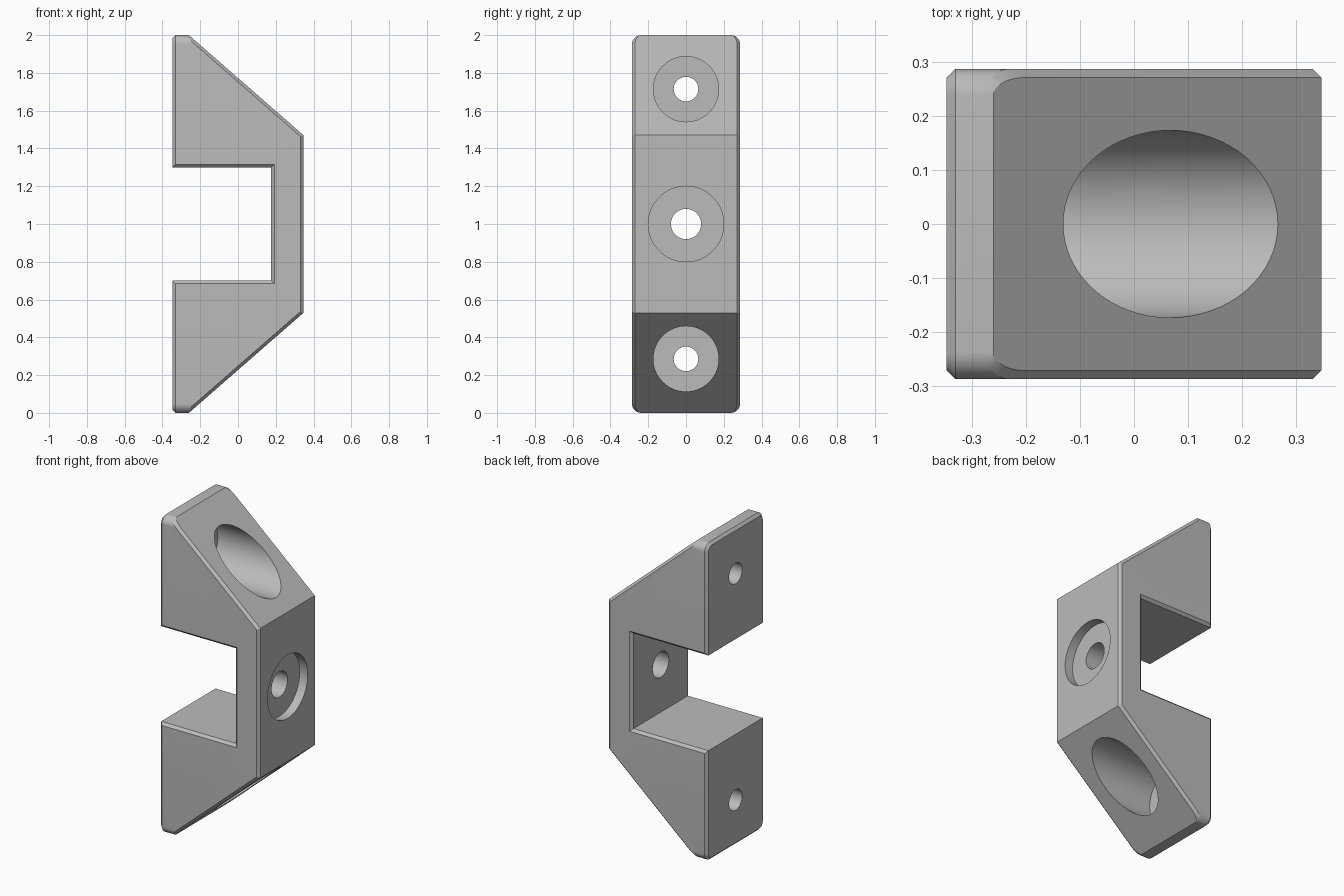
import bpy, bmesh, math
from mathutils import Matrix

if "Cube" in bpy.data.objects:
    bpy.data.objects.remove(bpy.data.objects["Cube"])

HX, HY, R, C = 0.346, 0.2865, 0.05, 0.016   # half depth, half width, corner radius, chamfer
KNEE, SLOPE = 0.471, 0.873                  # sloped faces start here (height from middle)
NX = SLOPE / math.hypot(SLOPE, 1)

grey = bpy.data.materials.new("light_grey")
grey.diffuse_color = (0.5, 0.5, 0.5, 1)
grey.use_nodes = True
grey.node_tree.nodes["Principled BSDF"].inputs["Base Color"].default_value = grey.diffuse_color


def slope_x(h):
    return HX - (h - KNEE) / SLOPE


def make_object(name, bm):
    bmesh.ops.recalc_face_normals(bm, faces=bm.faces)
    mesh = bpy.data.meshes.new(name)
    bm.to_mesh(mesh)
    bm.free()
    ob = bpy.data.objects.new(name, mesh)
    bpy.context.collection.objects.link(ob)
    mesh.materials.append(grey)
    return ob


def cut(target, cutter):
    mod = target.modifiers.new("cut", 'BOOLEAN')
    mod.operation = 'DIFFERENCE'
    mod.solver = 'EXACT'
    mod.object = cutter
    bpy.context.view_layer.objects.active = target
    bpy.ops.object.modifier_apply(modifier=mod.name)
    bpy.data.objects.remove(cutter)


def bore(x0, x1, z, radius):
    bm = bmesh.new()
    m = Matrix.Translation(((x0 + x1) / 2, 0, z)) @ Matrix.Rotation(math.pi / 2, 4, 'Y')
    bmesh.ops.create_cone(bm, cap_ends=True, segments=64, radius1=radius,
                          radius2=radius, depth=x1 - x0, matrix=m)
    ob = make_object("bore_cutter", bm)
    ob.hide_render = True
    return ob


# Outer body: hull of chamfered, round-cornered outlines
pts = []
for sy in (-1, 1):
    for sz in (-1, 1):
        for i in range(11):
            a = math.pi / 2 * i / 10
            ca, sa = math.cos(a), math.sin(a)
            y, h = HY - R + R * ca, 1 - R + R * sa
            ring = [(-HX, y - C * ca, h - C * sa), (-HX + C, y, h),
                    (slope_x(h), y - C * ca, h),
                    (slope_x(h) - C * ca / NX, y, h)]
            pts += [(px, sy * py, 1 + sz * ph) for px, py, ph in ring]
        # knee between front face and slope
        hk = KNEE - (C / NX - C) * SLOPE
        pts += [(HX, sy * (HY - C), 1 + sz * KNEE), (HX - C, sy * HY, 1 + sz * hk)]
bm = bmesh.new()
for p in pts:
    bm.verts.new(p)
res = bmesh.ops.convex_hull(bm, input=bm.verts[:])
junk = {g for g in res["geom_interior"] + res["geom_unused"]
        if isinstance(g, bmesh.types.BMVert)}
bmesh.ops.delete(bm, geom=list(junk), context='VERTS')
bmesh.ops.dissolve_limit(bm, angle_limit=0.005, verts=bm.verts[:], edges=bm.edges[:])
bracket = make_object("bracket_body", bm)

# Square notch in the back, flared at both sides to chamfer its edges
bm = bmesh.new()
rings = []
for y in (-0.32, -(HY - C), HY - C, 0.32):
    f = max(0, abs(y) - (HY - C))
    x, h = 0.176 + f, 0.30 + f
    rings.append([bm.verts.new(p) for p in
                  ((-0.6, y, 1 - h), (x, y, 1 - h), (x, y, 1 + h), (-0.6, y, 1 + h))])
for r0, r1 in zip(rings, rings[1:]):
    for i in range(4):
        bm.faces.new((r0[i], r0[(i + 1) % 4], r1[(i + 1) % 4], r1[i]))
bm.faces.new(rings[0])
bm.faces.new(rings[-1])
notch = make_object("notch_cutter", bm)
notch.hide_render = True
cut(bracket, notch)

# Counterbored screw holes: two in the legs, one in the middle
for z, floor, big, small in ((0.286, -0.262, 0.173, 0.065),
                             (1.714, -0.262, 0.173, 0.065),
                             (1.0, 0.29, 0.2, 0.08)):
    cut(bracket, bore(floor, 0.6, z, big))
    cut(bracket, bore(-0.6, 0.5, z, small))

bpy.ops.object.select_all(action='DESELECT')
bracket.select_set(True)
bpy.context.view_layer.objects.active = bracket
bpy.ops.object.shade_smooth_by_angle(angle=math.radians(20))
